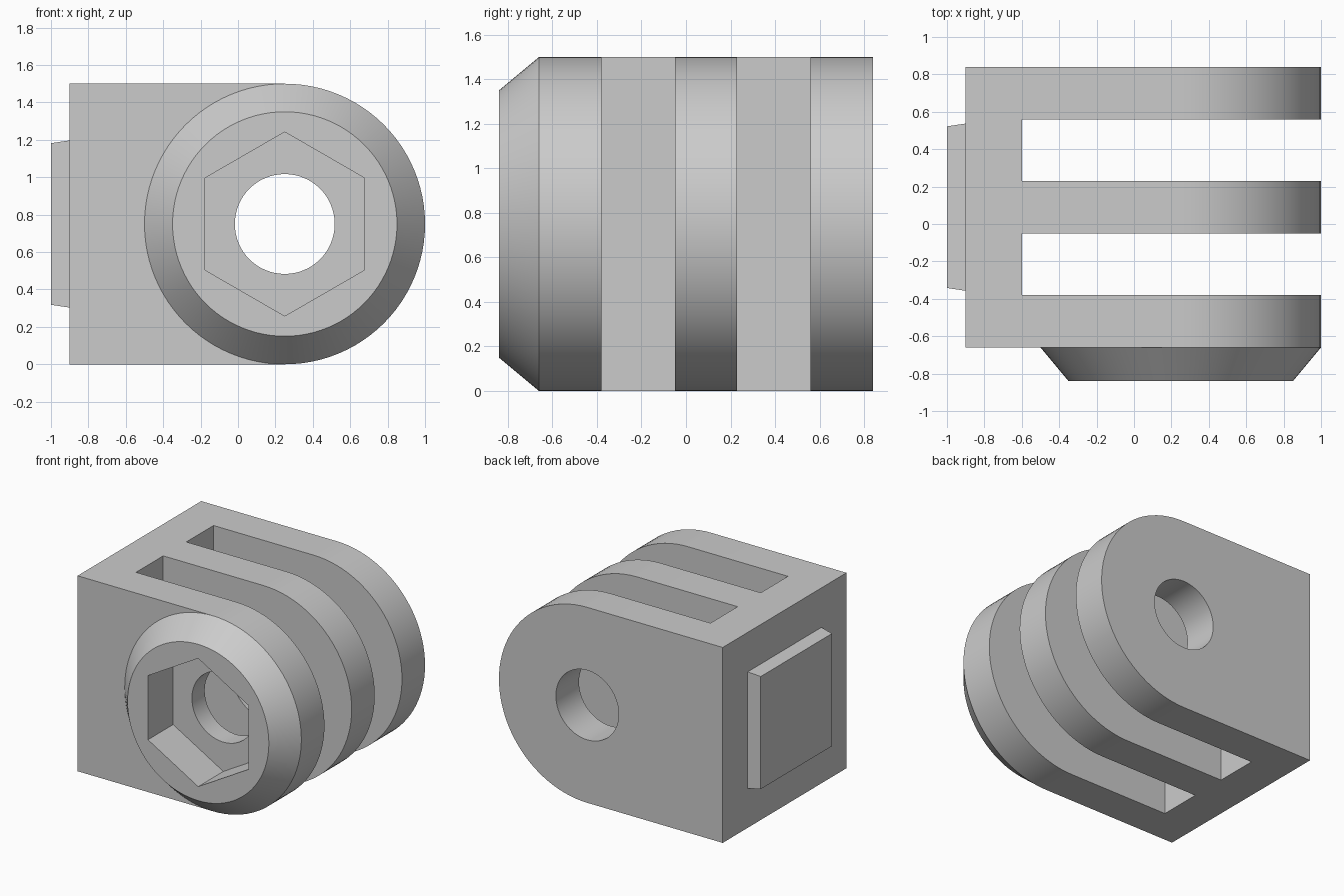
import bpy, bmesh
from math import pi, sin, cos
from mathutils import Matrix, Vector

cube = bpy.data.objects.get("Cube")
if cube:
    bpy.data.objects.remove(cube, do_unlink=True)

grey = bpy.data.materials.new("light_grey")
grey.use_nodes = True
grey.diffuse_color = (0.6, 0.6, 0.6, 1)
grey.node_tree.nodes["Principled BSDF"].inputs["Base Color"].default_value = grey.diffuse_color

AXIS_X, AXIS_Z, RADIUS = 0.25, 0.75, 0.75
BACK, FRONT, BOSS_FRONT = 0.84, -0.66, -0.84


def circle(radius, count, start=0.0, sweep=2 * pi, closed=True):
    """Points of an arc around the bolt axis, in the x-z plane."""
    steps = count if closed else count - 1
    return [(AXIS_X + radius * cos(start + sweep * i / steps),
             AXIS_Z + radius * sin(start + sweep * i / steps)) for i in range(count)]


def loft(name, rings):
    """Solid skinned between rings of 3D points, capped at both ends."""
    bm = bmesh.new()
    a, b = [[bm.verts.new(p) for p in ring] for ring in rings]
    n = len(a)
    bm.faces.new(a)
    bm.faces.new(b)
    for i in range(n):
        j = (i + 1) % n
        bm.faces.new((a[i], a[j], b[j], b[i]))
    bmesh.ops.recalc_face_normals(bm, faces=bm.faces)
    mesh = bpy.data.meshes.new(name)
    bm.to_mesh(mesh)
    bm.free()
    mesh.materials.append(grey)
    obj = bpy.data.objects.new(name, mesh)
    bpy.context.collection.objects.link(obj)
    return obj


def extrude_y(name, profile, y0, y1, profile_end=None):
    end = profile_end or profile
    return loft(name, [[(x, y0, z) for x, z in profile], [(x, y1, z) for x, z in end]])


def rect_x(x, y, z, half):
    """Square ring facing along x."""
    return [(x, y + sy * half, z + sz * half)
            for sy, sz in ((-1, -1), (1, -1), (1, 1), (-1, 1))]


def cut(obj, cutters):
    for cutter in cutters:
        mod = obj.modifiers.new("cut_" + cutter.name, 'BOOLEAN')
        mod.operation = 'DIFFERENCE'
        mod.solver = 'EXACT'
        mod.object = cutter
        bpy.context.view_layer.objects.active = obj
        bpy.ops.object.modifier_apply(modifier=mod.name)


# Hinge body: square block with a rounded end
outline = circle(RADIUS, 49, -pi / 2, pi, closed=False) + [(-0.9, 1.5), (-0.9, 0)]
body = extrude_y("hinge_body", outline, FRONT, BACK)

# Conical boss on the front
boss = extrude_y("nut_boss", circle(RADIUS, 96), FRONT, BOSS_FRONT, circle(0.6, 96))

# Raised square pad on the closed end
pad = loft("end_pad", [rect_x(-0.9, 0.09, 0.75, 0.447), rect_x(-1.0, 0.09, 0.75, 0.432)])

# Cutters: two finger slots, bolt hole, hexagonal nut recess
slot_outline = [(-0.6, -0.5), (1.5, -0.5), (1.5, 2), (-0.6, 2)]
slots = [extrude_y("slot_cutter", slot_outline, y, y + 0.33) for y in (-0.38, 0.23)]
hole = extrude_y("hole_cutter", circle(0.267, 64), -1, 1)
recess = extrude_y("recess_cutter", circle(0.492, 6, pi / 2), -1, -0.535)

cut(body, slots + [hole, recess])
cut(boss, [recess])
for cutter in slots + [hole, recess]:
    bpy.data.objects.remove(cutter, do_unlink=True)

# Smooth curved walls, sharp edges kept
bpy.ops.object.select_all(action='DESELECT')
for obj in (body, boss, pad):
    obj.select_set(True)
bpy.context.view_layer.objects.active = body
bpy.ops.object.shade_smooth_by_angle(angle=pi / 7)
